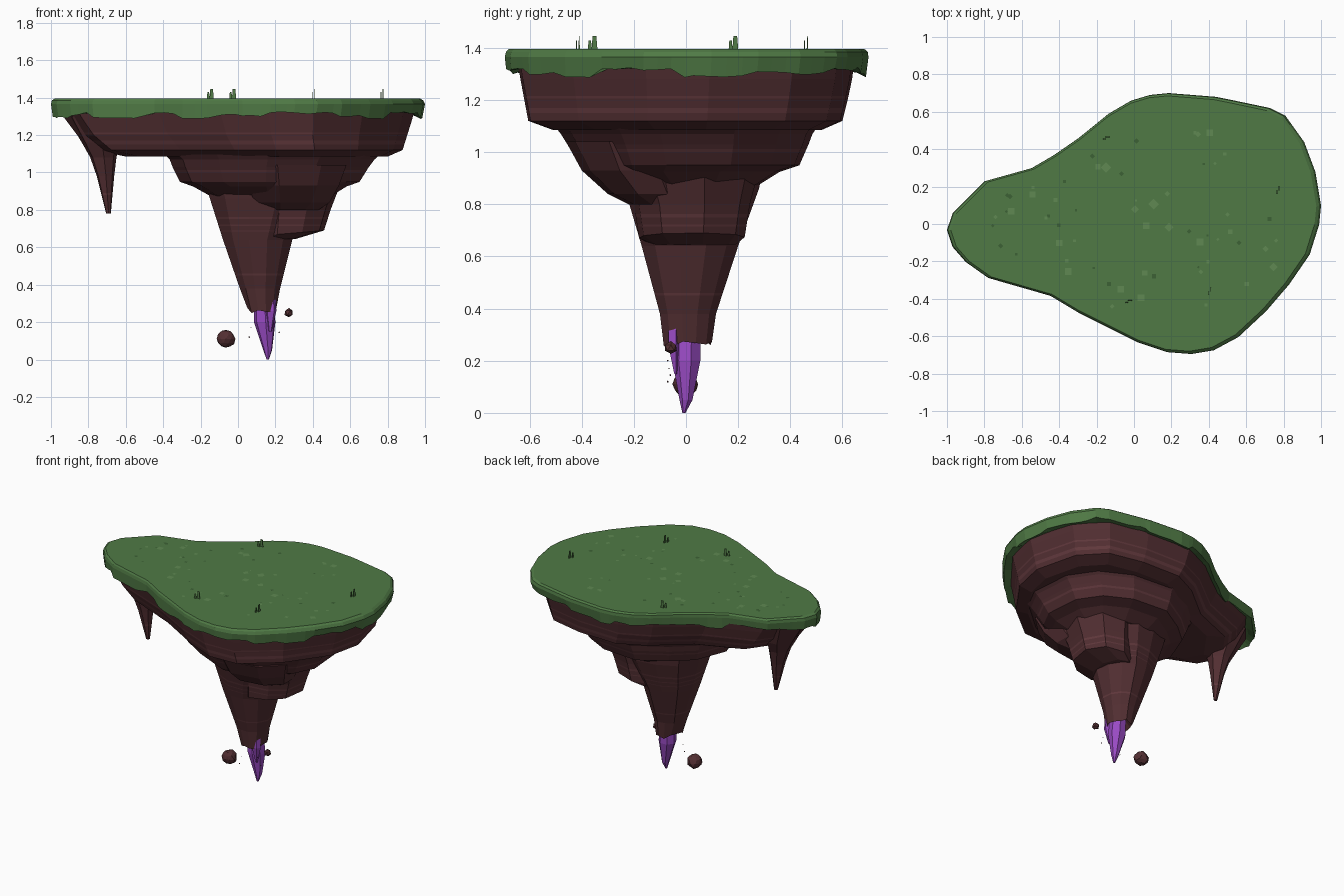
import bpy, bmesh, math, random
from mathutils import Vector, Matrix

if "Cube" in bpy.data.objects:
    bpy.data.objects.remove(bpy.data.objects["Cube"])

random.seed(4)


def material(name, rgb):
    m = bpy.data.materials.new(name)
    m.diffuse_color = (*rgb, 1)
    m.use_nodes = True
    m.node_tree.nodes["Principled BSDF"].inputs["Base Color"].default_value = m.diffuse_color
    return m


GRASS = material("grass", (0.08, 0.195, 0.06))
GRASS_LIGHT = material("grass_light", (0.115, 0.25, 0.085))
GRASS_DARK = material("grass_dark", (0.045, 0.12, 0.035))
ROCK = material("rock", (0.085, 0.028, 0.032))
ROCK_BAND = material("rock_band", (0.12, 0.04, 0.046))
CRYSTAL = material("crystal", (0.32, 0.07, 0.55))


def finish(name, bm, mats):
    bmesh.ops.recalc_face_normals(bm, faces=bm.faces)
    me = bpy.data.meshes.new(name)
    bm.to_mesh(me)
    bm.free()
    for m in mats:
        me.materials.append(m)
    ob = bpy.data.objects.new(name, me)
    bpy.context.collection.objects.link(ob)
    return ob


def unit(points):
    """Scale a closed outline so that it fills the -1..1 square."""
    xs, ys = [p[0] for p in points], [p[1] for p in points]
    fit = lambda v, a: 2 * (v - min(a)) / (max(a) - min(a)) - 1
    return [(fit(x, xs), fit(y, ys)) for x, y in points]


def ngon(n, jitter=0.0, turn=0.3):
    pts = []
    for i in range(n):
        a = turn + math.tau * (i + random.uniform(-jitter, jitter) * 2) / n
        r = 1 + random.uniform(-jitter, jitter)
        pts.append((r * math.cos(a), r * math.sin(a)))
    return unit(pts)


def ring(base, z, x0, x1, y0, y1, tilt=0.0, rough=0.0):
    """Outline fitted to a box at height z, optionally tilted or ragged."""
    out = []
    for u, v in base:
        out.append(Vector(((x0 + x1) / 2 + u * (x1 - x0) / 2, (y0 + y1) / 2 + v * (y1 - y0) / 2,
                           z + tilt * u + random.uniform(-rough, rough))))
    return out


def loft(name, rings, mats, bands=()):
    bm = bmesh.new()
    vs = [[bm.verts.new(p) for p in r] for r in rings]
    n = len(vs[0])
    for a, b in zip(vs, vs[1:]):
        for i in range(n):
            j = (i + 1) % n
            bm.faces.new((a[i], a[j], b[j], b[i]))
    bm.faces.new(vs[0])
    bm.faces.new(vs[-1][::-1])
    for lo, hi in bands:
        for z in (lo, hi):
            bmesh.ops.bisect_plane(bm, geom=bm.verts[:] + bm.edges[:] + bm.faces[:],
                                   plane_co=(0, 0, z), plane_no=(0, 0, 1))
        for f in bm.faces:
            if lo < f.calc_center_median().z < hi and abs(f.normal.z) < 0.95:
                f.material_index = 1
    return finish(name, bm, mats)


def stone(name, levels, base, bands=()):
    return loft(name, [ring(base, *lv) for lv in levels], [ROCK, ROCK_BAND], bands)


# Island outline, seen from the top
outline = [(.99, .1), (.96, .28), (.9, .44), (.8, .58), (.72, .62), (.53, .66), (.43, .68), (.18, .7),
           (.08, .69), (-.02, .66), (-.14, .59), (-.3, .46), (-.43, .37), (-.55, .3), (-.8, .23),
           (-.97, .06), (-1, -.03), (-.97, -.12), (-.9, -.2), (-.78, -.285), (-.45, -.38), (-.3, -.47),
           (-.1, -.57), (.02, -.63), (.17, -.68), (.3, -.69), (.42, -.67), (.55, -.6), (.7, -.46),
           (.82, -.32), (.93, -.16), (.98, 0)]
coarse = unit(outline[::2])
fine = []
for p, q in zip(outline, outline[1:] + outline[:1]):
    for t in (0, 1 / 3, 2 / 3):
        fine.append((p[0] + (q[0] - p[0]) * t, p[1] + (q[1] - p[1]) * t))
fine = unit(fine)

# Turf with rounded rim and ragged hanging edge
hem = ring(fine, 1.308, -.99, .985, -.69, .69)
drop = 0
for i, p in enumerate(hem):
    if i % 3 == 0:
        drop = random.choice((-.018, -.006, 0, .008, .012))
    p.z += drop + random.uniform(-.004, .004) - (.014 if p.x < -.85 else 0)
loft("turf", [ring(fine, 1.395, -.98, .975, -.68, .685), ring(fine, 1.385, -.995, .99, -.69, .697),
              ring(fine, 1.365, -1, 1, -.695, .7), hem,
              ring(fine, 1.322, -.94, .93, -.63, .63)], [GRASS])

# Rock: upper slab, middle tier, ledges and central spire
stone("upper_slab", [(1.34, -.96, .945, -.645, .645), (1.28, -.92, .93, -.635, .637),
                     (1.2, -.86, .905, -.62, .62), (1.12, -.76, .88, -.605, .6),
                     (1.085, -.6, .8, -.51, .52)], coarse, [(1.205, 1.215), (1.15, 1.17)])
stone("middle_tier", [(1.12, -.42, .79, -.52, .52), (1.07, -.365, .73, -.48, .485),
                      (1.03, -.35, .70, -.455, .47), (.95, -.31, .65, -.41, .435),
                      (.925, -.24, .58, -.38, .36), (.875, -.15, .5, -.27, .28)],
      ngon(13, .07), [(1.0, 1.012)])
stone("front_ledge", [(1.04, -.02, .58, -.46, .05), (.93, .02, .54, -.40, .05),
                      (.84, .06, .49, -.30, .05), (.8, .1, .43, -.22, .05)], ngon(9, .08))
stone("side_ledge", [(.97, .08, .56, -.27, .29), (.8, .1, .495, -.2, .245),
                     (.675, .1, .46, -.18, .225, .015), (.645, .1, .31, -.13, .19)],
      ngon(9, .05, 0.2), [(.75, .762), (.715, .722)])
stone("spire", [(.96, -.18, .46, -.26, .3), (.86, -.15, .41, -.235, .28), (.64, -.08, .29, -.17, .2),
                (.38, .01, .225, -.1, .115), (.265, .05, .205, -.085, .1, -.0, .02),
                (.33, .09, .18, -.05, .06)],
      ngon(12, .05), [(.75, .762), (.715, .722), (.685, .69), (.45, .46)])

# Hanging rock spike under the narrow end
stone("hanging_spike", [(1.3, -.92, -.6, -.18, .14), (1.16, -.835, -.63, -.13, .1),
                        (1.08, -.79, -.65, -.09, .06), (.98, -.755, -.662, -.065, .035),
                        (.78, -.705, -.68, -.025, -.005)], ngon(7, .06), [(.88, .89)])

# Crystals held in the tip of the spire
hexa = ngon(7)
loft("crystal", [ring(hexa, .4, .11, .19, -.04, .04), ring(hexa, .3, .085, .19, -.05, .055),
                 ring(hexa, .2, .085, .2, -.052, .055), ring(hexa, .05, .135, .182, -.025, .025),
                 ring(hexa, .0, .153, .165, -.014, -.002)], [CRYSTAL])
hexa = ngon(5)
loft("crystal_shard", [ring(hexa, .35, .14, .2, -.065, -.02), ring(hexa, .26, .145, .205, -.068, -.02),
                       ring(hexa, .15, .165, .18, -.045, -.035)], [CRYSTAL])

# Floating rock fragments
for i, (pos, r) in enumerate([((-.065, -.005, .11), .05), ((.272, -.058, .25), .025),
                              ((.22, -.06, .145), .004), ((.06, -.07, .12), .004),
                              ((.2, -.07, .2), .003), ((.07, -.065, .17), .003)]):
    bm = bmesh.new()
    bmesh.ops.create_icosphere(bm, subdivisions=1 if i > 0 else 2, radius=r)
    for v in bm.verts:
        v.co = v.co * random.uniform(.88, 1.08) + Vector(pos)
    finish(f"floating_rock_{i + 1}", bm, [ROCK])

# Grass tufts: a tall and a short flat blade each
for i, (x, y, along_x) in enumerate([(-.15, .46, 1), (-.03, -.415, 1), (.405, -.36, 0), (.77, .18, 0)]):
    bm = bmesh.new()
    for side, h, w in ((1, .05, .024), (-1, .034, .016)):
        d = Vector((1, .6, 0)) if along_x else Vector((.6, 1, 0))
        c = Vector((x, y, 1.39 + h / 2)) + d * side * .009
        size = (w, .005, h + .01) if along_x else (.005, w, h + .01)
        geo = bmesh.ops.create_cube(bm, size=1, matrix=Matrix.Translation(c) @ Matrix.Diagonal((*size, 1)))
        for v in geo["verts"]:
            if v.co.z > c.z:
                v.co.x, v.co.y = c.x + (v.co.x - c.x) * .6, c.y + (v.co.y - c.y) * .6
    finish(f"grass_tuft_{i + 1}", bm, [GRASS])

# Small light and dark patches on the turf
for name, mat, count, biggest in (("light_patches", GRASS_LIGHT, 38, .02), ("dark_patches", GRASS_DARK, 22, .012)):
    bm = bmesh.new()
    for _ in range(count):
        x = random.uniform(-.85, .8)
        half = .2 + .3 * min(1, max(0, (x + .6) / .6)) - max(0, x - .4) * .3
        s = random.uniform(.005, biggest)
        place = Matrix.Translation((x, random.uniform(-half, half), 1.3965))
        turn = Matrix.Rotation(random.choice((0, math.pi / 4)), 4, "Z")
        bmesh.ops.create_grid(bm, x_segments=1, y_segments=1, size=s, matrix=place @ turn)
    finish(name, bm, [mat])
